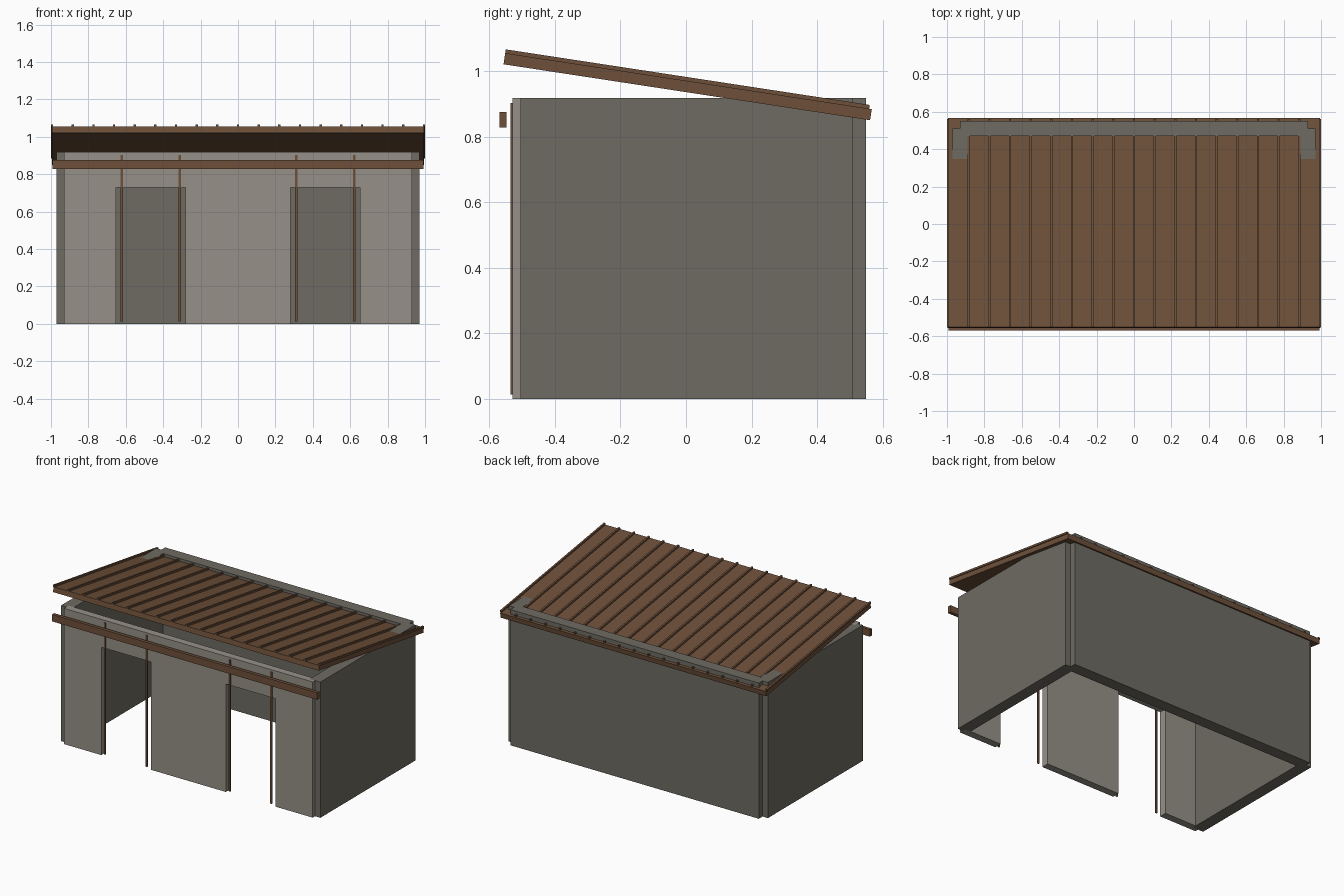
import bpy, bmesh, math
from mathutils import Matrix, Vector

cube = bpy.data.objects.get("Cube")
if cube:
    bpy.data.objects.remove(cube, do_unlink=True)


def material(name, rgb):
    m = bpy.data.materials.new(name)
    m.use_nodes = True
    m.diffuse_color = (*rgb, 1)
    m.node_tree.nodes["Principled BSDF"].inputs["Base Color"].default_value = (*rgb, 1)
    return m


DARK = material("dark_stone", (0.156, 0.147, 0.122))
LIGHT = material("light_stone", (0.305, 0.283, 0.246))
WOOD = material("brown_wood", (0.156, 0.081, 0.042))


def finish(bm, name, mat):
    bmesh.ops.recalc_face_normals(bm, faces=bm.faces)
    mesh = bpy.data.meshes.new(name)
    bm.to_mesh(mesh)
    bm.free()
    mesh.materials.append(mat)
    ob = bpy.data.objects.new(name, mesh)
    bpy.context.collection.objects.link(ob)
    return ob


def box(name, mat, x, y, z):
    """Box from its (min, max) range on each axis."""
    bm = bmesh.new()
    size = [b - a for a, b in (x, y, z)]
    mid = [(a + b) / 2 for a, b in (x, y, z)]
    bmesh.ops.create_cube(bm, size=1, matrix=Matrix.Translation(mid) @ Matrix.Diagonal((*size, 1)))
    return finish(bm, name, mat)


H = 0.918        # wall height
AX = 0.93        # side wall axis
FY, BY = -0.505, 0.51   # front and back wall axes

# Back and side walls, overlapping at the corners
box("back_wall", DARK, (-AX, AX), (BY - 0.04, BY + 0.04), (0, H))
for side, name in ((1, "left"), (-1, "right")):
    xs = sorted((side * (AX - 0.04), side * (AX + 0.04)))
    box(name + "_wall", DARK, xs, (FY, BY), (0, H))

# Front wall: one outline with two door openings, extruded
half = [(0.28, 0), (0.28, 0.73), (0.652, 0.73), (0.652, 0), (AX, 0), (AX, H)]
outline = half + [(-x, z) for x, z in reversed(half)]
bm = bmesh.new()
face = bm.faces.new([bm.verts.new((x, FY - 0.025, z)) for x, z in outline])
ext = bmesh.ops.extrude_face_region(bm, geom=[face])
moved = [v for v in ext["geom"] if isinstance(v, bmesh.types.BMVert)]
bmesh.ops.translate(bm, verts=moved, vec=Vector((0, 0.05, 0)))
finish(bm, "front_wall", LIGHT)

# Door posts and the rail in front of them
for side, name in ((1, "left"), (-1, "right")):
    for x, place in ((0.311, "inner"), (0.622, "outer")):
        cx = side * x
        box(f"{name}_{place}_post", WOOD, (cx - 0.006, cx + 0.006), (-0.536, -0.529), (0.014, 0.904))
box("front_rail", WOOD, (-0.992, 0.992), (-0.57, -0.548), (0.829, 0.876))

# Sloping roof: panel with raised ribs
tilt = Matrix.Translation((0, 0.005, 0.953)) @ Matrix.Rotation(math.radians(-8.68), 4, 'X')
panel = box("roof_panel", WOOD, (-0.994, 0.994), (-0.566, 0.566), (-0.017, 0.017))
panel.matrix_world = tilt
RIBS = 19
for i in range(RIBS):
    x = -0.994 + 1.988 * i / (RIBS - 1)
    rib = box(f"roof_rib_{i + 1}", WOOD, (x - 0.006, x + 0.006), (-0.566, 0.558), (0.016, 0.029))
    rib.matrix_world = tilt
